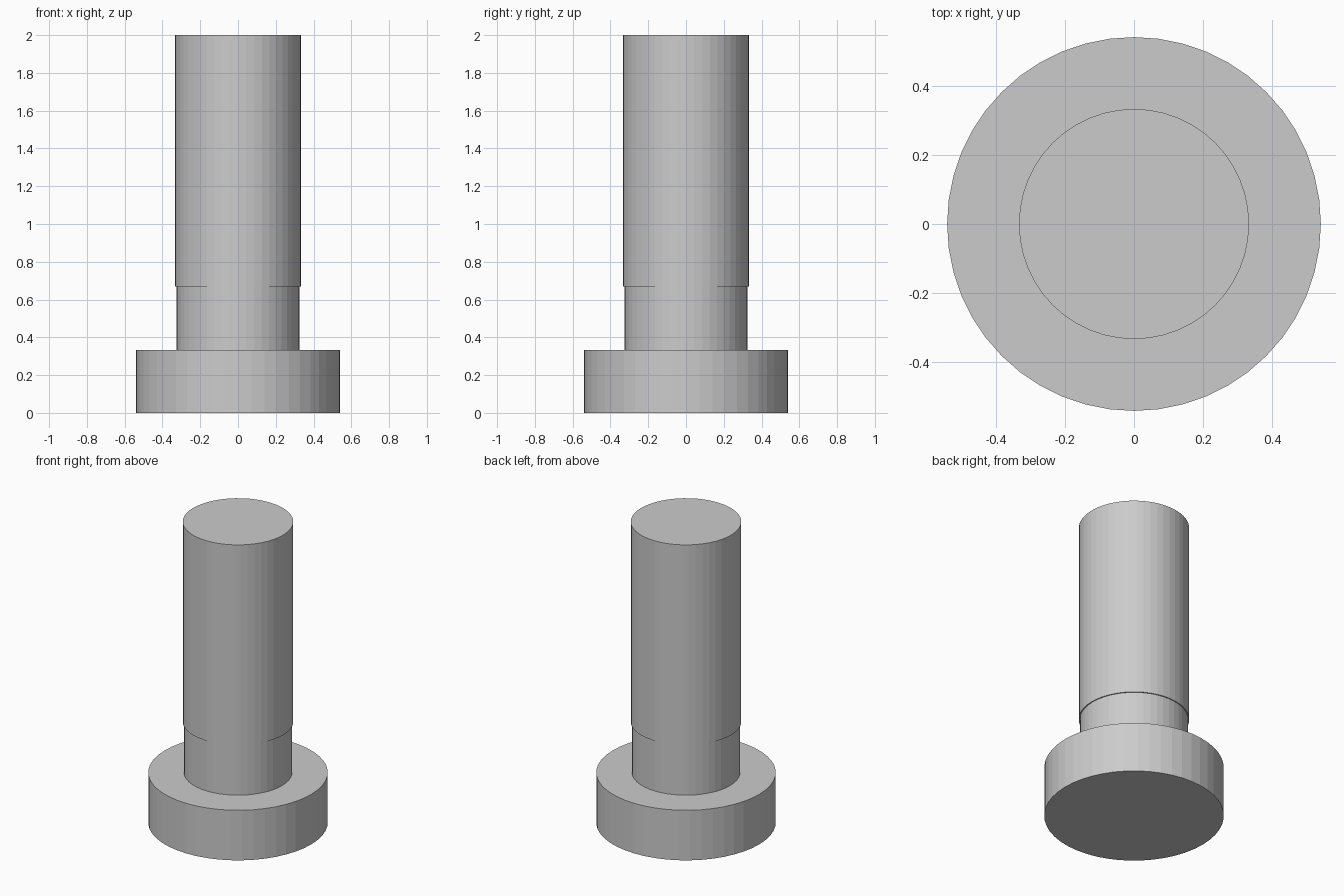
import bpy

cube = bpy.data.objects.get("Cube")
if cube:
    bpy.data.objects.remove(cube, do_unlink=True)

# Plain grey for the whole pin
grey = bpy.data.materials.new("light grey")
grey.use_nodes = True
color = (0.6, 0.6, 0.6, 1)
grey.diffuse_color = color
grey.node_tree.nodes["Principled BSDF"].inputs["Base Color"].default_value = color

SIDES = 48


def lathe(name, profile):
    """Revolve (radius, height) rings into one closed, flat-shaded solid."""
    import math
    verts = [(r * math.cos(math.tau * i / SIDES), r * math.sin(math.tau * i / SIDES), z)
             for r, z in profile for i in range(SIDES)]
    faces = [tuple(reversed(range(SIDES)))]
    for ring in range(len(profile) - 1):
        a, b = ring * SIDES, (ring + 1) * SIDES
        for i in range(SIDES):
            j = (i + 1) % SIDES
            faces.append((a + i, a + j, b + j, b + i))
    faces.append(tuple(range(len(verts) - SIDES, len(verts))))
    mesh = bpy.data.meshes.new(name)
    mesh.from_pydata(verts, [], faces)
    mesh.materials.append(grey)
    obj = bpy.data.objects.new(name, mesh)
    bpy.context.collection.objects.link(obj)
    return obj


# Wide head, slightly narrower neck and long shank in one turned solid
HEAD, NECK, SHANK = 0.541, 0.326, 0.333
lathe("headed_pin", [(HEAD, 0), (HEAD, 0.333), (NECK, 0.333),
                     (NECK, 0.67), (SHANK, 0.67), (SHANK, 2)])
